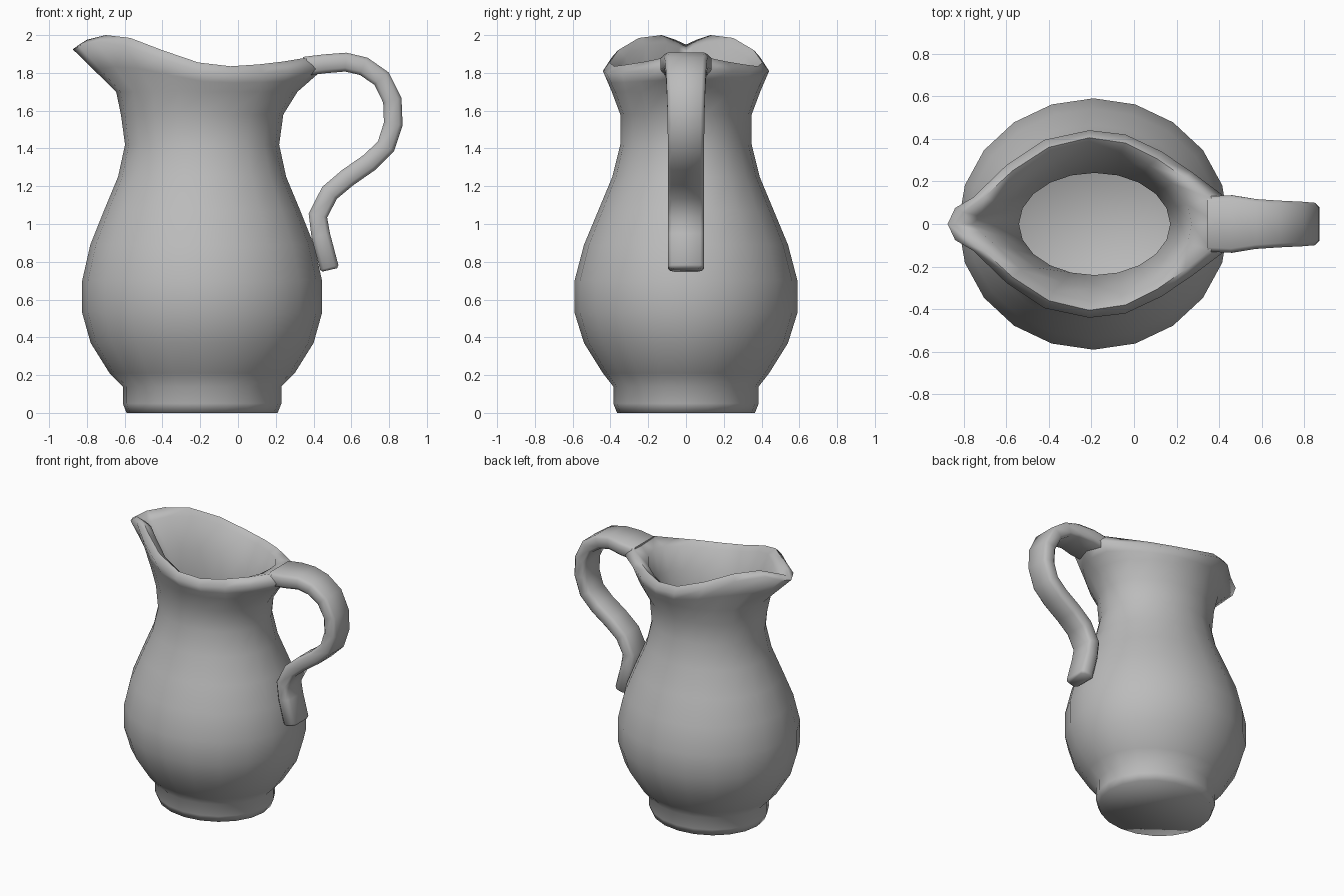
import bpy, bmesh, math
from mathutils import Vector

cube = bpy.data.objects.get("Cube")
if cube:
    bpy.data.objects.remove(cube)

SEG = 20
HALF = SEG // 2

clay = bpy.data.materials.new("grey_clay")
clay.use_nodes = True
GREY = (0.5, 0.5, 0.5, 1)
clay.diffuse_color = GREY
clay.node_tree.nodes["Principled BSDF"].inputs["Base Color"].default_value = GREY


def loft(name, rings, angle):
    """Skin a list of equal-length closed rings and cap both ends."""
    bm = bmesh.new()
    loops = [[bm.verts.new(p) for p in ring] for ring in rings]
    for a, b in zip(loops, loops[1:]):
        n = len(a)
        for i in range(n):
            j = (i + 1) % n
            bm.faces.new((a[i], a[j], b[j], b[i]))
    bm.faces.new(list(reversed(loops[0])))
    bm.faces.new(loops[-1])
    bmesh.ops.recalc_face_normals(bm, faces=bm.faces)
    mesh = bpy.data.meshes.new(name)
    bm.to_mesh(mesh)
    bm.free()
    mesh.materials.append(clay)
    obj = bpy.data.objects.new(name, mesh)
    bpy.context.collection.objects.link(obj)
    bpy.ops.object.select_all(action='DESELECT')
    obj.select_set(True)
    bpy.context.view_layer.objects.active = obj
    bpy.ops.object.shade_smooth_by_angle(angle=math.radians(angle))
    return obj


def oval(z, rx, ry, cx=-0.19):
    return [Vector((cx + rx * math.cos(math.tau * i / SEG),
                    ry * math.sin(math.tau * i / SEG), z)) for i in range(SEG)]


def mirrored(half):
    """Complete a ring from its +y half, back to spout."""
    pts = [Vector(p) for p in half]
    return pts + [Vector((p.x, -p.y, p.z)) for p in reversed(pts[1:HALF])]


def blend(a, b, t):
    return [p.lerp(q, t) for p, q in zip(a, b)]


# Outer wall: foot, belly, neck as (z, x radius, y radius)
wall = [oval(*r) for r in (
    (0, .40, .365), (.05, .42, .385), (.14, .42, .385), (.21, .49, .44),
    (.37, .59, .54), (.53, .635, .59), (.70, .635, .59), (.89, .592, .54),
    (1.07, .52, .465), (1.25, .445, .39), (1.42, .408, .348), (1.58, .43, .348))]
flare = oval(1.70, .48, .393, -.165)

# Wavy lip with pouring spout, from handle side to spout tip
lip_outer = mirrored([
    (.44, 0, 1.81), (.41, .14, 1.82), (.27, .245, 1.81), (.13, .34, 1.80),
    (-.04, .42, 1.795), (-.21, .44, 1.81), (-.42, .395, 1.88), (-.60, .275, 1.945),
    (-.755, .125, 1.965), (-.84, .075, 1.94), (-.875, 0, 1.925)])
lip_crest = mirrored([
    (.40, 0, 1.885), (.36, .12, 1.88), (.24, .215, 1.86), (.11, .305, 1.845),
    (-.04, .38, 1.835), (-.21, .405, 1.855), (-.40, .36, 1.92), (-.57, .25, 1.985),
    (-.70, .13, 2.0), (-.80, .055, 1.975), (-.84, 0, 1.95)])
lip_inner = mirrored([
    (.27, 0, 1.85), (.25, .09, 1.84), (.18, .19, 1.825), (.07, .275, 1.81),
    (-.06, .345, 1.80), (-.21, .365, 1.82), (-.38, .32, 1.885), (-.53, .215, 1.945),
    (-.65, .10, 1.955), (-.72, .035, 1.935), (-.76, 0, 1.915)])

# Inner wall down to the floor
throat = oval(1.50, .355, .24, -.185)
inside = [oval(*r) for r in (
    (1.25, .38, .31), (.95, .50, .45), (.62, .56, .52), (.35, .51, .46), (.2, .36, .32))]

body_rings = (wall + [flare, blend(flare, lip_outer, .5), lip_outer, lip_crest, lip_inner,
              blend(lip_inner, throat, .5), throat] + inside)
loft("pitcher_body", body_rings, 80)

# Handle: rounded strap swept along an S-shaped path (x, z, half width)
path = [(.35, 1.835, .13), (.46, 1.848, .135), (.57, 1.857, .117), (.665, 1.835, .11),
        (.76, 1.77, .105), (.817, 1.655, .1), (.822, 1.53, .097), (.783, 1.41, .096),
        (.695, 1.325, .096), (.58, 1.245, .096), (.485, 1.165, .096), (.423, 1.045, .096),
        (.438, .94, .096), (.483, .77, .096), (.486, .757, .085)]


def strap_rings():
    rings = []
    last = len(path) - 1
    for k, (x, z, w) in enumerate(path):
        a, b = path[max(k - 1, 0)], path[min(k + 1, last)]
        along = Vector((b[0] - a[0], 0, b[1] - a[1])).normalized()
        out = Vector((-along.z, 0, along.x))
        h = .04 if k == last else .05
        c = .02
        section = [(w, h - c), (w - c, h), (c - w, h), (-w, h - c),
                   (-w, c - h), (c - w, -h), (w - c, -h), (w, c - h)]
        rings.append([Vector((x, 0, z)) + out * t + Vector((0, s, 0)) for s, t in section])
    return rings


loft("handle", strap_rings(), 60)
